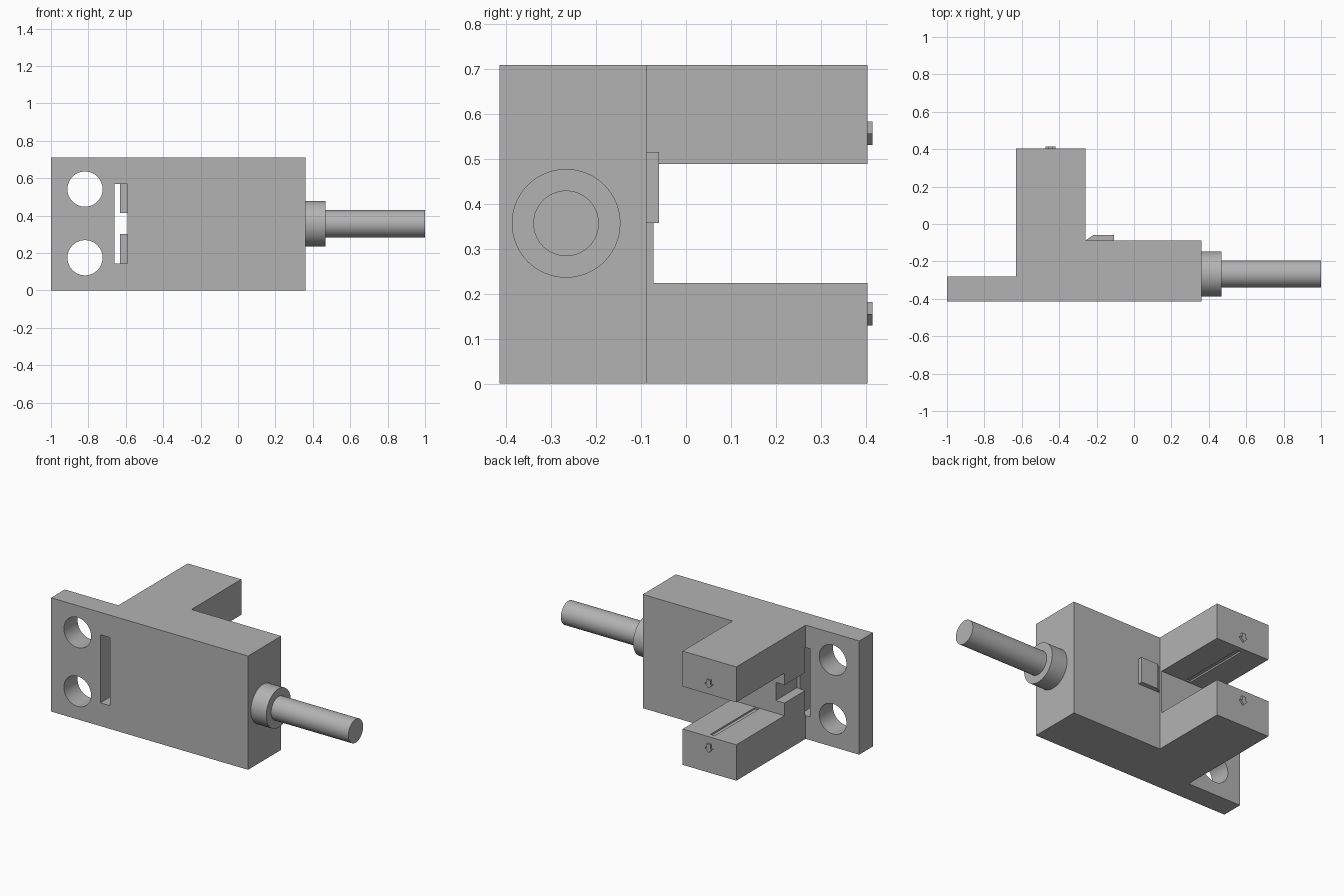
import bpy, bmesh, math
from mathutils import Matrix

if "Cube" in bpy.data.objects:
    bpy.data.objects.remove(bpy.data.objects["Cube"], do_unlink=True)

grey = bpy.data.materials.new("plain grey")
grey.use_nodes = True
COLOUR = (0.45, 0.45, 0.45, 1)
grey.diffuse_color = COLOUR
grey.node_tree.nodes["Principled BSDF"].inputs["Base Color"].default_value = COLOUR


def add_object(name, bm):
    bmesh.ops.recalc_face_normals(bm, faces=bm.faces)
    mesh = bpy.data.meshes.new(name)
    bm.to_mesh(mesh)
    bm.free()
    mesh.materials.append(grey)
    obj = bpy.data.objects.new(name, mesh)
    bpy.context.collection.objects.link(obj)
    return obj


def prism(name, points, direction):
    """Extrude a flat outline along a direction."""
    bm = bmesh.new()
    face = bm.faces.new([bm.verts.new(p) for p in points])
    extruded = bmesh.ops.extrude_face_region(bm, geom=[face])
    verts = [v for v in extruded["geom"] if isinstance(v, bmesh.types.BMVert)]
    bmesh.ops.translate(bm, verts=verts, vec=direction)
    return add_object(name, bm)


def box(name, x0, x1, y0, y1, z0, z1):
    return prism(name, [(x0, y0, z0), (x1, y0, z0), (x1, y1, z0), (x0, y1, z0)],
                 (0, 0, z1 - z0))


def rod(name, radius, length, centre, axis):
    bm = bmesh.new()
    turn = Matrix.Rotation(math.pi / 2, 4, axis)
    bmesh.ops.create_cone(bm, cap_ends=True, segments=64, radius1=radius, radius2=radius,
                          depth=length, matrix=Matrix.Translation(centre) @ turn)
    return add_object(name, bm)


def smooth(obj):
    bpy.ops.object.select_all(action="DESELECT")
    obj.select_set(True)
    bpy.context.view_layer.objects.active = obj
    bpy.ops.object.shade_smooth_by_angle(angle=math.radians(30))


def cut(obj, cutter):
    mod = obj.modifiers.new(cutter.name, "BOOLEAN")
    mod.operation, mod.solver, mod.object = "DIFFERENCE", "EXACT", cutter
    bpy.context.view_layer.objects.active = obj
    bpy.ops.object.modifier_apply(modifier=mod.name)
    bpy.data.objects.remove(cutter, do_unlink=True)


# Housing: mounting plate, main block and fork in one stepped outline
outline = [(-1, -0.415), (0.36, -0.415), (0.36, -0.088), (-0.26, -0.088),
           (-0.26, 0.404), (-0.63, 0.404), (-0.63, -0.28), (-1, -0.28)]
housing = prism("sensor_housing", [(x, y, 0) for x, y in outline], (0, 0, 0.71))

# Gap between the fork arms, slot in the plate and notch joining them
cut(housing, box("fork_gap", -0.8, -0.1, -0.072, 0.6, 0.224, 0.489))
cut(housing, box("plate_slot", -0.66, -0.592, -0.6, -0.276, 0.145, 0.57))
cut(housing, box("side_notch", -0.65, -0.57, -0.279, 0, 0.303, 0.415))

# Mounting holes
for z in (0.175, 0.542):
    cut(housing, rod("mounting_hole", 0.094, 0.6, (-0.818, -0.35, z), "X"))

# Optical slits on the facing sides of the arms
for z in (0.224, 0.489):
    cut(housing, box("optical_slit", -0.46, -0.43, -0.065, 0.372, z - 0.01, z + 0.01))
smooth(housing)

# Cable and its collar
smooth(rod("cable_collar", 0.121, 0.117, (0.4085, -0.267, 0.357), "Y"))
smooth(rod("cable", 0.073, 0.55, (0.725, -0.267, 0.357), "Y"))

# Indicator window with one sloping end
window = [(-0.257, -0.095), (-0.257, -0.086), (-0.218, -0.06), (-0.106, -0.06), (-0.106, -0.095)]
prism("indicator_window", [(x, y, 0.358) for x, y in window], (0, 0, 0.158))

# Raised arrows on the arm ends
half = [(0.013, 0.027), (0.013, 0), (0.027, 0), (0, -0.026)]
arrow = half + [(-x, z) for x, z in reversed(half[:-1])]
for name, height in (("lower_arrow", 0.155), ("upper_arrow", 0.557)):
    prism(name, [(x - 0.446, 0.4, z + height) for x, z in arrow], (0, 0.015, 0))
